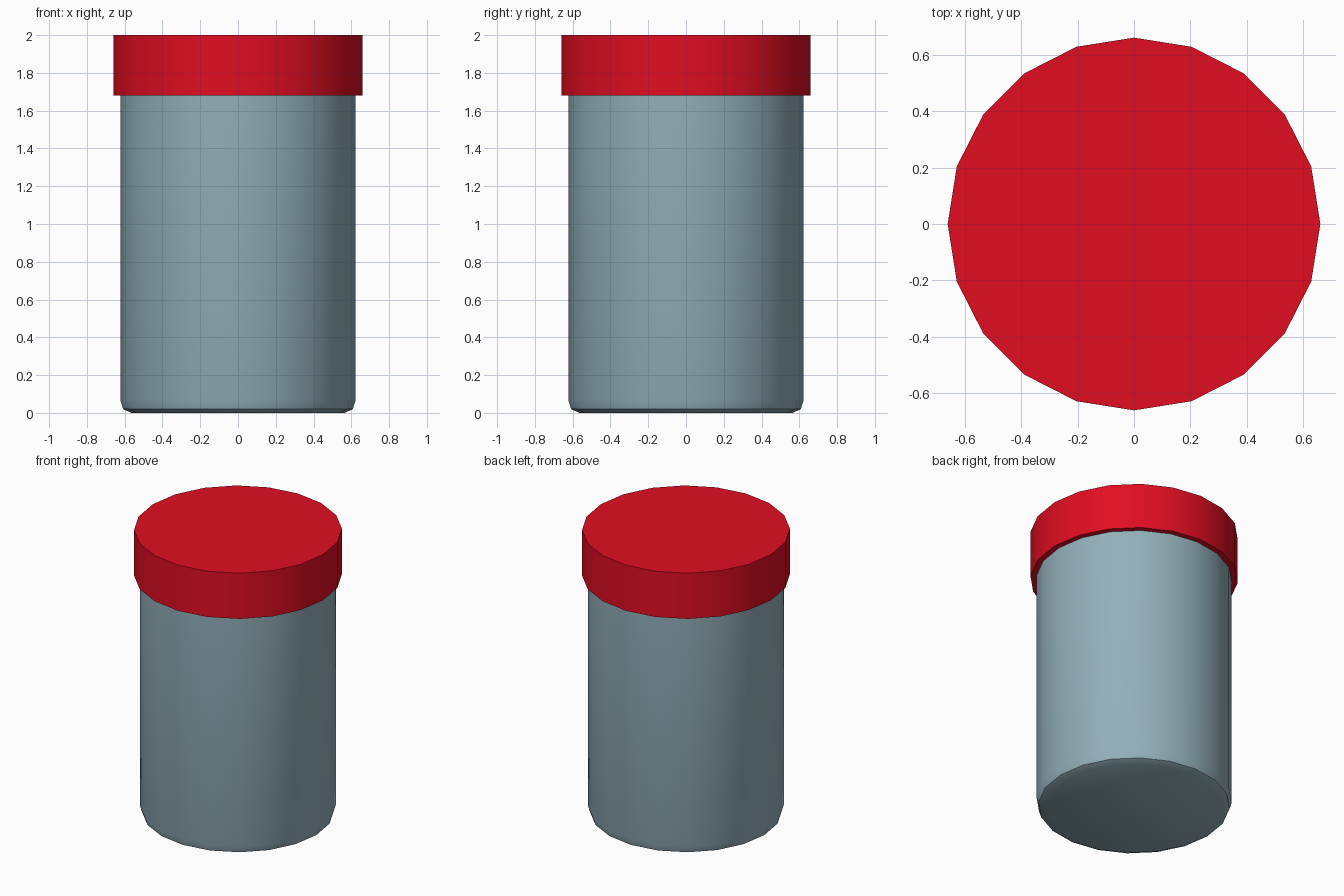
import bpy, bmesh
from math import cos, sin, pi, radians

if "Cube" in bpy.data.objects:
    bpy.data.objects.remove(bpy.data.objects["Cube"])

SIDES = 20


def lathe(name, profile, color):
    """Revolve (radius, z) points, listed bottom to top, and cap both ends."""
    bm = bmesh.new()
    rings = [[bm.verts.new((r * cos(2 * pi * i / SIDES), r * sin(2 * pi * i / SIDES), z))
              for i in range(SIDES)] for r, z in profile]
    for low, high in zip(rings, rings[1:]):
        for i in range(SIDES):
            j = (i + 1) % SIDES
            bm.faces.new((low[i], low[j], high[j], high[i]))
    bm.faces.new(rings[0][::-1])
    bm.faces.new(rings[-1])
    mesh = bpy.data.meshes.new(name)
    bm.to_mesh(mesh)
    bm.free()
    obj = bpy.data.objects.new(name, mesh)
    bpy.context.collection.objects.link(obj)
    mat = bpy.data.materials.new(name + "_colour")
    mat.diffuse_color = (*color, 1)
    mat.use_nodes = True
    mat.node_tree.nodes["Principled BSDF"].inputs["Base Color"].default_value = mat.diffuse_color
    mesh.materials.append(mat)
    bpy.ops.object.select_all(action='DESELECT')
    obj.select_set(True)
    bpy.context.view_layer.objects.active = obj
    bpy.ops.object.shade_smooth_by_angle(angle=radians(40))
    return obj


# Jar body with a rounded bottom edge
lathe("jar_body", [(0.565, 0), (0.608, 0.02), (0.622, 0.065), (0.622, 1.72)],
      (0.29, 0.43, 0.49))

# Wider screw-on lid
lathe("lid", [(0.66, 1.68), (0.66, 2.0)], (0.75, 0.004, 0.016))
